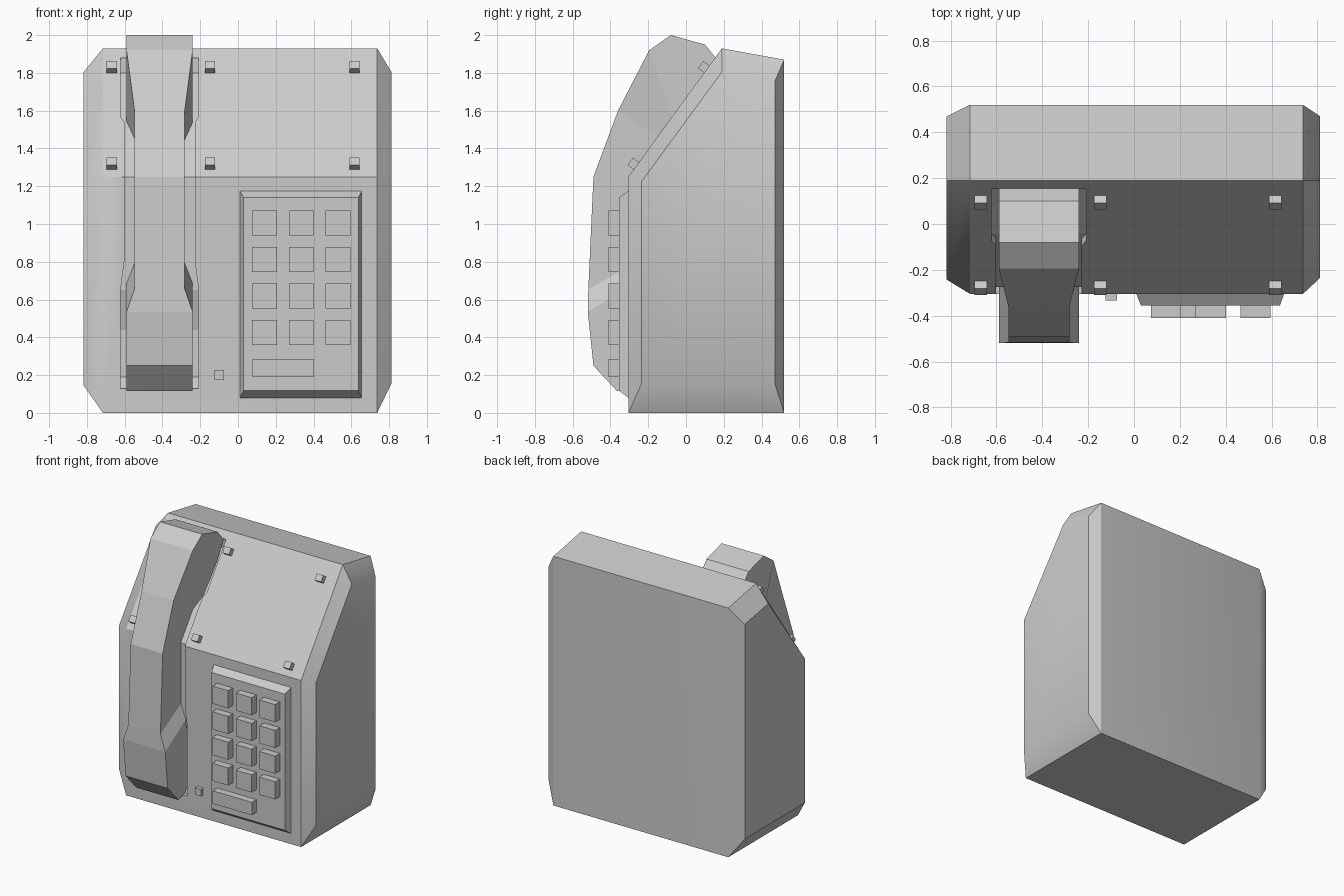
import bpy, bmesh, math
from mathutils import Matrix, Vector

if "Cube" in bpy.data.objects:
    bpy.data.objects.remove(bpy.data.objects["Cube"])

FRONT = -0.305
SLOPE = math.atan2(0.495, 0.68)      # lean of the upper panel
HX = -0.415                          # handset centre line


def finish(name, bm):
    bmesh.ops.recalc_face_normals(bm, faces=bm.faces)
    mesh = bpy.data.meshes.new(name)
    bm.to_mesh(mesh)
    bm.free()
    obj = bpy.data.objects.new(name, mesh)
    bpy.context.collection.objects.link(obj)
    return obj


def loft(name, loops):
    """Bridge equal-sized point loops and cap both ends."""
    bm = bmesh.new()
    rows = [[bm.verts.new(p) for p in loop] for loop in loops]
    n = len(rows[0])
    for a, b in zip(rows, rows[1:]):
        for i in range(n):
            j = (i + 1) % n
            bm.faces.new((a[i], a[j], b[j], b[i]))
    bm.faces.new(rows[0])
    bm.faces.new(rows[-1])
    return finish(name, bm)


def box(name, center, size, tilt=0):
    bm = bmesh.new()
    bmesh.ops.create_cube(bm, size=1)
    mat = (Matrix.Translation(center) @ Matrix.Rotation(tilt, 4, 'X')
           @ Matrix.Diagonal((*size, 1)))
    bm.transform(mat)
    return finish(name, bm)


def panel_y(z):
    return FRONT + max(0, z - 1.25) * 0.495 / 0.68


# Housing: full profile between smaller, bevelled side profiles
full = [(FRONT, 0), (FRONT, 1.25), (0.19, 1.93), (0.52, 1.87), (0.52, 0)]


def side(y, bottom):
    return [(y, bottom), (y, 1.225), (0.19, 1.805), (0.47, 1.755), (0.47, bottom)]


sections = [(-0.817, side(-0.243, 0.145)), (-0.715, full),
            (0.737, full), (0.812, side(-0.235, 0.155))]
housing = loft("housing", [[(x, y, z) for y, z in prof] for x, prof in sections])
bpy.context.view_layer.objects.active = housing
housing.select_set(True)
bpy.ops.object.shade_smooth_by_angle(angle=math.radians(32.5))

# Handset recess: z, half width, depth, with a deeper cup at each end
recess = [(0.13, 0.207, 0.03), (0.19, 0.207, 0.09), (0.44, 0.207, 0.09),
          (0.65, 0.207, 0.03), (0.80, 0.187, 0.03), (1.25, 0.187, 0.03),
          (1.54, 0.187, 0.03), (1.57, 0.207, 0.03), (1.80, 0.207, 0.08),
          (1.88, 0.207, 0.02)]
cutter = loft("recess_cutter", [
    [(HX - w, -0.7, z), (HX + w, -0.7, z),
     (HX + w, panel_y(z) + d, z), (HX - w, panel_y(z) + d, z)]
    for z, w, d in recess])
cutter.hide_render = True
mod = housing.modifiers.new("recess", 'BOOLEAN')
mod.operation = 'DIFFERENCE'
mod.solver = 'EXACT'
mod.object = cutter
bpy.ops.object.modifier_apply(modifier=mod.name)
bpy.data.objects.remove(cutter)

# Handset: front (y, z), back (y, z), half width
W, N = 0.175, 0.133
stations = [((-0.365, 0.115), (-0.28, 0.14), W),
            ((-0.49, 0.25), (-0.22, 0.25), W),
            ((-0.52, 0.535), (-0.25, 0.70), W),
            ((-0.517, 0.655), (-0.26, 0.80), N),
            ((-0.49, 1.25), (-0.26, 1.23), N),
            ((-0.36, 1.60), (-0.12, 1.44), N),
            ((-0.195, 1.92), (-0.06, 1.535), W),
            ((-0.08, 2.00), (0.10, 1.74), W),
            ((0.10, 1.95), (0.17, 1.865), W)]
loft("handset", [
    [(HX - w, *f), (HX + w, *f), (HX + w, *b), (HX - w, *b)]
    for f, b, w in stations])

# Keypad plate with bevelled rim
rims = [(-0.29, 0.01, 0.655, 0.08, 1.175), (FRONT, 0.01, 0.655, 0.08, 1.175),
        (-0.355, 0.03, 0.637, 0.118, 1.14)]
loft("keypad_plate", [
    [(x0, y, z0), (x1, y, z0), (x1, y, z1), (x0, y, z1)]
    for y, x0, x1, z0, z1 in rims])

# Keys
for r in range(4):
    for c in range(3):
        box(f"key_{r}_{c}", (0.14 + 0.195 * c, -0.378, 1.005 - 0.193 * r),
            (0.132, 0.064, 0.132))
box("wide_key", (0.239, -0.378, 0.238), (0.325, 0.064, 0.096))

# Small front button
box("hook_button", (-0.1, -0.313, 0.2), (0.05, 0.04, 0.052))

# Studs on the sloping panel
out = Vector((0, -math.cos(SLOPE), math.sin(SLOPE)))
for x in (-0.668, -0.148, 0.617):
    for z in (1.308, 1.82):
        box("panel_stud", Vector((x, panel_y(z), z)) + out * 0.014,
            (0.054, 0.052, 0.048), -SLOPE)
